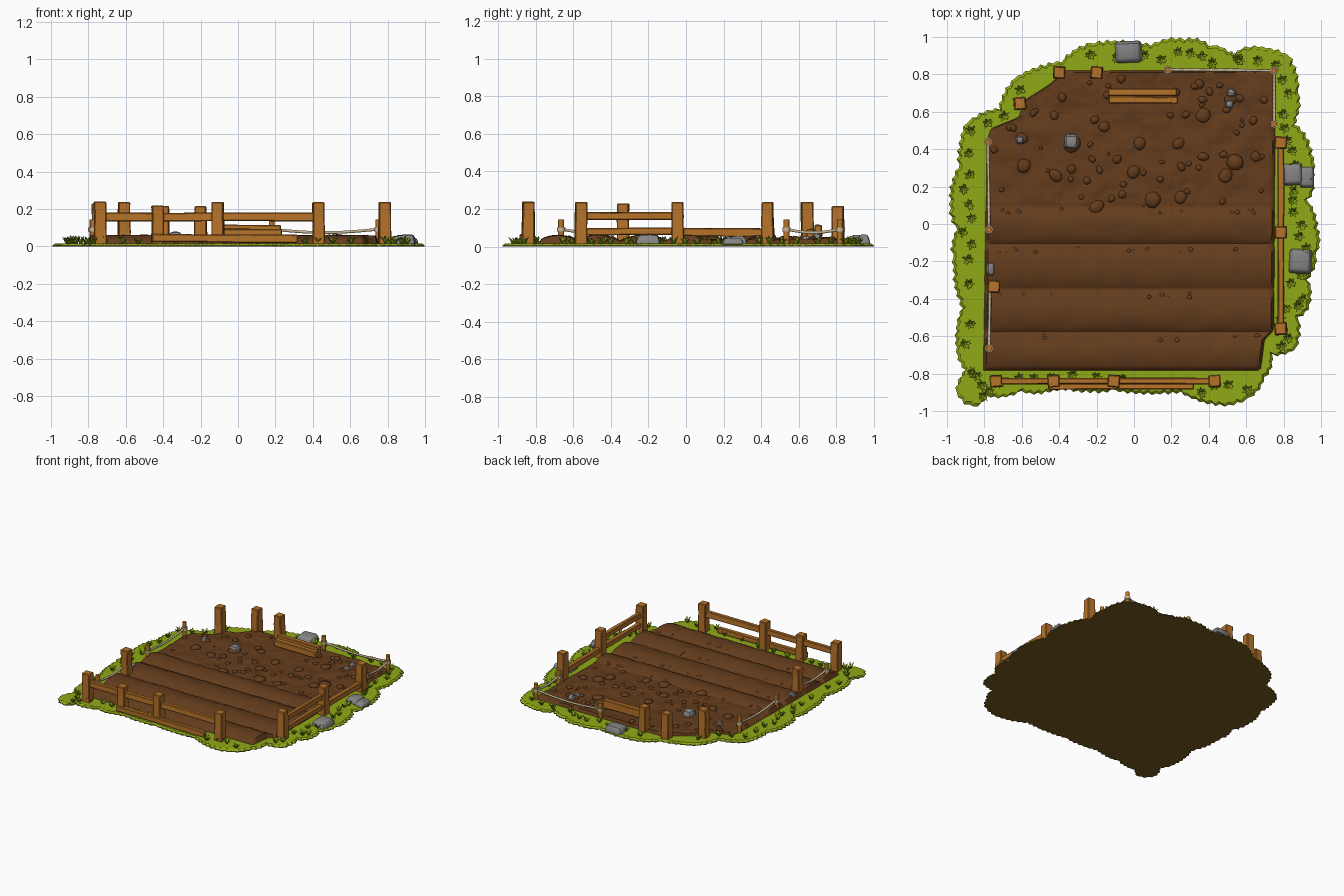
import bpy, bmesh, math, random
from mathutils import Matrix, Vector, noise

if "Cube" in bpy.data.objects:
    bpy.data.objects.remove(bpy.data.objects["Cube"])

random.seed(4)
R = random.uniform

def mat(name, r, g, b):
    m = bpy.data.materials.new(name)
    m.diffuse_color = (r, g, b, 1)
    m.use_nodes = True
    m.node_tree.nodes["Principled BSDF"].inputs["Base Color"].default_value = m.diffuse_color
    return m

SOIL = mat("soil brown", 0.128, 0.046, 0.012)
GRASS = mat("grass green", 0.28, 0.40, 0.008)
BLADE = mat("blade green", 0.20, 0.31, 0.008)
BASE = mat("underside brown", 0.19, 0.105, 0.015)
WOOD = mat("fence wood", 0.47, 0.17, 0.022)
STONE = mat("stone grey", 0.235, 0.235, 0.235)
ROPE = mat("rope tan", 0.58, 0.47, 0.30)

def finish(bm, name, mats, smooth=None):
    bmesh.ops.recalc_face_normals(bm, faces=bm.faces)
    me = bpy.data.meshes.new(name)
    bm.to_mesh(me)
    bm.free()
    ob = bpy.data.objects.new(name, me)
    bpy.context.collection.objects.link(ob)
    for m in mats:
        me.materials.append(m)
    if smooth:
        bpy.ops.object.select_all(action='DESELECT')
        ob.select_set(True)
        bpy.context.view_layer.objects.active = ob
        bpy.ops.object.shade_smooth_by_angle(angle=math.radians(smooth))
    return ob

def lerp_table(t, table):
    for (a, va), (b, vb) in zip(table, table[1:]):
        if t <= b:
            return va + (vb - va) * max(0, (t - a) / (b - a))
    return table[-1][1]

# soil side limits as a function of y
def left(y):
    return lerp_table(y, [(-1, -.81), (.44, -.79), (.51, -.77), (.57, -.62), (.66, -.59), (.75, -.45), (.82, -.37)])

def right(y):
    return lerp_table(y, [(-.78, .68), (-.62, .70), (-.57, .75), (.82, .76)])

GROOVES = [-.785, -.576, -.35, -.107, .1]

def soil_z(x, y):
    n = noise.noise(Vector((x * 9, y * 9, 0)))
    for a, b in zip(GROOVES, GROOVES[1:]):
        if a <= y <= b:
            s = math.sin(math.pi * (y - a) / (b - a))
            return .026 + .034 * max(s, 0) ** .65 + .005 * n
    return .038 + .010 * n + .004 * noise.noise(Vector((x * 25, y * 25, 3)))

# grass plate with ragged edge
OUT = [(-.86, -.98), (-.79, -.92), (-.6, -.9), (-.39, -.88), (-.1, -.89), (.25, -.9), (.46, -.97), (.62, -.93),
       (.70, -.82), (.74, -.7), (.87, -.66), (.88, -.5), (.94, -.43), (.93, -.3), (.98, -.15), (.98, -.02),
       (.93, .13), (.96, .24), (.94, .42), (.86, .53), (.88, .72), (.83, .9), (.62, .95), (.54, .9), (.4, .96),
       (.27, .99), (.09, .96), (-.23, .97), (-.39, .87), (-.64, .78), (-.72, .62), (-.9, .54), (-.94, .3),
       (-.985, .13), (-.95, -.03), (-.97, -.18), (-.92, -.45), (-.95, -.66), (-.9, -.78), (-.95, -.9)]
rim = []
for i, p in enumerate(OUT):
    a, b = Vector(p), Vector(OUT[(i + 1) % len(OUT)])
    d = b - a
    nrm = Vector((d.y, -d.x)).normalized()
    steps = max(3, round(d.length / .022))
    for k in range(steps):
        t = k / steps
        rim.append(a + d * t + nrm * (.014 * math.sin(math.pi * t) + (.006 if k % 2 else -.006) + R(-.003, .003)))
bm = bmesh.new()
rings = [[bm.verts.new((p.x * s, p.y * s, z)) for p in rim] for s, z in ((1, 0), (1, .006), (.985, .017))]
n = len(rim)
for r0, r1 in zip(rings, rings[1:]):
    for i in range(n):
        f = bm.faces.new((r0[i], r0[(i + 1) % n], r1[(i + 1) % n], r1[i]))
        f.material_index = 1 if r0 is rings[0] else 0
bm.faces.new(rings[2])
bm.faces.new(rings[0][::-1]).material_index = 1
finish(bm, "grass_base", [GRASS, BASE])

# ploughed soil bed
bm = bmesh.new()
NX, NY = 90, 130
grid = []
for j in range(NY + 1):
    y = -.785 + 1.607 * j / NY
    row = []
    for i in range(NX + 1):
        x = left(y) + (right(y) - left(y)) * i / NX
        edge = i in (0, NX) or j in (0, NY)
        row.append(bm.verts.new((x, y, .012 if edge else soil_z(x, y))))
    grid.append(row)
for j in range(NY):
    for i in range(NX):
        bm.faces.new((grid[j][i], grid[j][i + 1], grid[j + 1][i + 1], grid[j + 1][i]))
finish(bm, "soil_bed", [SOIL], 60)

# clods of earth
def lump(bm, x, y, z, r, flat=.6):
    m = Matrix.Translation((x, y, z)) @ Matrix.Rotation(R(0, 6), 4, 'Z') @ Matrix.Diagonal((r, r * R(.75, 1), r * flat, 1))
    for v in bmesh.ops.create_icosphere(bm, subdivisions=2, radius=1, matrix=m)['verts']:
        v.co += noise.noise_vector(v.co * 30) * r * .15

bm = bmesh.new()
for x, y, r in [(-.42, .26, .04), (-.33, .43, .05), (-.59, .31, .04), (.1, .13, .045), (-.2, .09, .045), (.54, .33, .045),
                (.37, .58, .04), (.52, .67, .04), (.24, .43, .035), (.03, .43, .035), (.65, .36, .03), (0, .28, .04),
                (-.16, .52, .03), (.25, .14, .035), (.49, .26, .04), (-.6, .46, .035), (.37, .36, .03)]:
    lump(bm, x, y, soil_z(x, y), r, .5)
for k in range(60):
    y = R(.12, .78)
    x = R(left(y) + .04, .7)
    lump(bm, x, y, soil_z(x, y), R(.01, .026))
for k in range(40):
    x, y = R(-.72, .66), random.choice(GROOVES[1:]) + R(-.05, -.02)
    lump(bm, x, y, soil_z(x, y) - .004, R(.008, .016))
finish(bm, "soil_clods", [SOIL], 60)

# stones
def stone(name, x, y, sx, sy, h, z=.01):
    bm = bmesh.new()
    m = Matrix.Translation((x, y, z + h / 2)) @ Matrix.Rotation(R(-.1, .1), 4, 'Z') @ Matrix.Diagonal((sx, sy, h, 1))
    bmesh.ops.create_cube(bm, size=1, matrix=m)
    for v in bm.verts:
        if v.co.z > z + h / 2:
            v.co.x += (x - v.co.x) * .25
            v.co.y += (y - v.co.y) * .25
            v.co.z += R(-.006, .004)
    bmesh.ops.bevel(bm, geom=bm.edges[:], offset=h * .3, segments=2, affect='EDGES', profile=.5)
    finish(bm, name, [STONE], 35)

for i, s in enumerate([(-.03, .92, .15, .125, .052), (.85, .265, .11, .125, .045), (.925, .25, .08, .12, .035),
                       (.89, -.2, .13, .14, .052), (-.765, -.24, .05, .09, .06), (-.335, .44, .085, .09, .07),
                       (-.61, .45, .05, .05, .055), (.52, .7, .055, .05, .06), (.51, .64, .05, .05, .05)]):
    stone(f"stone_{i + 1}", *s)

# grass tufts around the rim
bm = bmesh.new()
for i, p in enumerate(OUT):
    q = Vector(OUT[(i + 1) % len(OUT)])
    for t in (.1, .6):
        c = Vector(p).lerp(q, t) * R(.89, .965)
        if -.8 < c.y < .85 and left(c.y) - .03 < c.x < right(c.y) + .03:
            continue
        for k in range(7):
            a = k * .9 + R(-.3, .3)
            d, s = Vector((math.cos(a), math.sin(a), 0)), Vector((-math.sin(a), math.cos(a), 0)) * .007
            o = Vector((c.x, c.y, .014)) + d * .004
            h = R(.02, .045)
            mid = o + d * .013 + Vector((0, 0, h * .65))
            tip = o + d * R(.022, .032) + Vector((0, 0, h))
            b = [bm.verts.new(v) for v in (o - s, o + s, mid + s, mid - s, tip)]
            for f in (bm.faces.new(b[:4]), bm.faces.new((b[3], b[2], b[4]))):
                f.material_index = k % 2
finish(bm, "grass_tufts", [GRASS, BLADE])

# wooden beams, given end points, width and height
def beam(name, a, b, w, h, taper=1.0):
    a, b = Vector(a), Vector(b)
    d = b - a
    bm = bmesh.new()
    bmesh.ops.create_cube(bm, size=1, matrix=Matrix.Diagonal((w, h, d.length, 1)))
    bmesh.ops.subdivide_edges(bm, edges=[e for e in bm.edges if abs(e.verts[0].co.z - e.verts[1].co.z) > .01], cuts=2)
    for v in bm.verts:
        k = taper if v.co.z > 0 else 1
        v.co.x = v.co.x * k + R(-.002, .002)
        v.co.y = v.co.y * k + R(-.002, .002)
    bmesh.ops.bevel(bm, geom=[e for e in bm.edges if e.calc_face_angle() > .8], offset=.005, segments=1, affect='EDGES')
    upright = abs(d.z) > .8 * d.length
    rot = Matrix.Rotation(R(-.08, .08), 4, 'Z') if upright else d.to_track_quat('Z', 'Y').to_matrix().to_4x4()
    bm.transform(Matrix.Translation((a + b) / 2) @ rot)
    finish(bm, name, [WOOD])

for i, (x, y, h) in enumerate([(-.738, -.84, .24), (-.43, -.84, .218), (-.108, -.84, .238), (.43, -.84, .238),
                               (.785, -.56, .238), (.785, -.045, .238), (.785, .435, .238), (-.75, -.335, .23),
                               (-.61, .645, .238), (-.4, .81, .215), (-.2, .81, .215)]):
    beam(f"fence_post_{i + 1}", (x, y, .005), (x, y, h), .066, .066, .95)

for i, (a, b, w, h) in enumerate([((-.73, -.84, .159), (.43, -.84, .157), .034, .046),
                                  ((-.46, -.868, .046), (.32, -.868, .04), .034, .044),
                                  ((.785, -.57, .162), (.785, -.04, .162), .034, .042),
                                  ((.785, -.57, .08), (.785, -.04, .08), .034, .038),
                                  ((.785, -.05, .078), (.785, .44, .074), .034, .044)]):
    # track quaternion puts the local x axis across and y axis up
    beam(f"fence_rail_{i + 1}", a, b, w, h)
beam("loose_plank_front", (-.135, .664, .07), (.235, .662, .068), .036, .05)
beam("loose_plank_back", (-.14, .705, .083), (.23, .703, .082), .04, .066)

# marker stakes with rope collars
STAKES = [(.75, .82), (.75, .535), (.18, .825), (-.78, .44), (-.775, -.03), (-.775, -.665)]
for i, (x, y) in enumerate(STAKES):
    for name, r, z0, z1, m in ((f"stake_{i + 1}", .016, .005, .143, WOOD), (f"rope_collar_{i + 1}", .022, .08, .102, ROPE)):
        bm = bmesh.new()
        bmesh.ops.create_cone(bm, cap_ends=True, segments=10, radius1=r, radius2=r, depth=z1 - z0,
                              matrix=Matrix.Translation((x, y, (z0 + z1) / 2)))
        finish(bm, name, [m], 40)

# sagging ropes
def rope(name, a, b):
    cu = bpy.data.curves.new(name, 'CURVE')
    cu.dimensions = '3D'
    cu.bevel_depth, cu.bevel_resolution = .0085, 1
    sp = cu.splines.new('POLY')
    sp.points.add(12)
    for k, p in enumerate(sp.points):
        t = k / 12
        p.co = (a[0] + (b[0] - a[0]) * t, a[1] + (b[1] - a[1]) * t, .092 - .018 * math.sin(math.pi * t), 1)
    cu.materials.append(ROPE)
    ob = bpy.data.objects.new(name, cu)
    bpy.context.collection.objects.link(ob)
    bpy.ops.object.select_all(action='DESELECT')
    ob.select_set(True)
    bpy.context.view_layer.objects.active = ob
    bpy.ops.object.convert(target='MESH')

for i, (a, b) in enumerate([(STAKES[2], STAKES[0]), (STAKES[0], STAKES[1]), (STAKES[3], STAKES[4]),
                            ((-.77, -.335), STAKES[5])]):
    rope(f"rope_{i + 1}", a, b)
